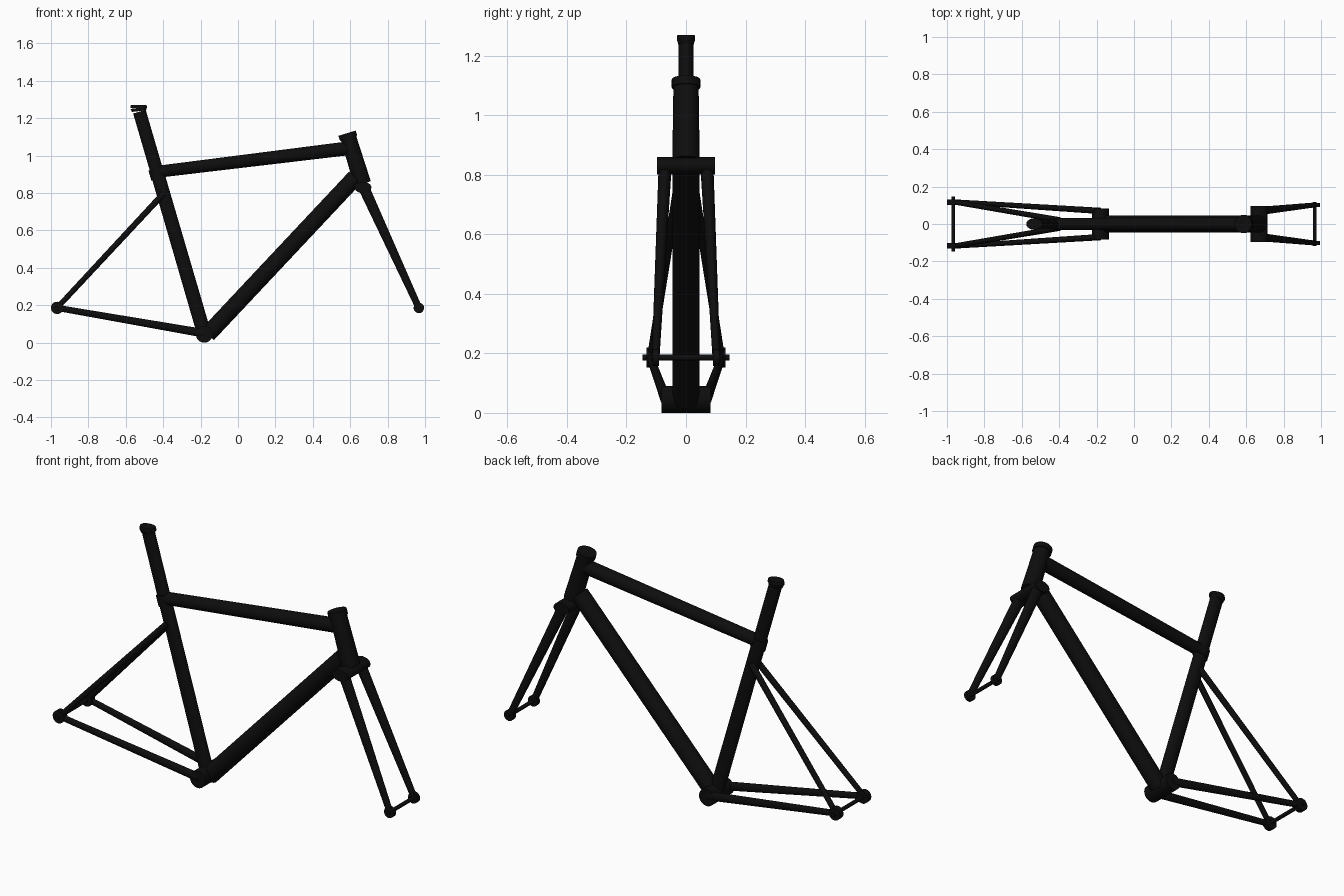
import bpy, bmesh, math
from mathutils import Vector, Matrix

cube = bpy.data.objects.get("Cube")
if cube:
    bpy.data.objects.remove(cube, do_unlink=True)

black = bpy.data.materials.new("matte black")
black.use_nodes = True
colour = (0.004, 0.004, 0.004, 1)
black.diffuse_color = colour
black.node_tree.nodes["Principled BSDF"].inputs["Base Color"].default_value = colour


def tube(name, start, end, r1, r2, depth=1.0, sides=32):
    """Tapered tube between two points; depth widens it in the frame's plane."""
    a, b = Vector(start), Vector(end)
    z = (b - a).normalized()
    side = Vector((0, 1, 0)) if abs(z.y) < 0.9 else Vector((0, 0, 1))
    x = side.cross(z).normalized()
    y = z.cross(x)
    frame = Matrix((x, y, z)).transposed().to_4x4()
    frame.translation = (a + b) / 2
    bm = bmesh.new()
    bmesh.ops.create_cone(bm, cap_ends=True, segments=sides, radius1=r1,
                          radius2=r2, depth=(b - a).length)
    bmesh.ops.scale(bm, vec=(depth, 1, 1), verts=bm.verts)
    bm.transform(frame)
    mesh = bpy.data.meshes.new(name)
    bm.to_mesh(mesh)
    bm.free()
    obj = bpy.data.objects.new(name, mesh)
    obj.data.materials.append(black)
    bpy.context.collection.objects.link(obj)
    bpy.ops.object.select_all(action='DESELECT')
    obj.select_set(True)
    bpy.context.view_layer.objects.active = obj
    bpy.ops.object.shade_smooth_by_angle(angle=math.radians(40))
    return obj


def across(name, x, z, y1, y2, r, depth=1.0):
    """Cylinder lying across the frame."""
    return tube(name, (x, y1, z), (x, y2, z), r, r, depth)


# Key points in the frame's plane
bottom = Vector((-0.18, 0, 0.045))
seat_top = Vector((-0.527, 0, 1.235))
head_top = Vector((0.583, 0, 1.12))
head_low = Vector((0.666, 0, 0.85))
rear = Vector((-0.967, 0, 0.186))
front = Vector((0.967, 0, 0.186))

# Main triangle
across("bottom_bracket", bottom.x, bottom.z, -0.083, 0.083, 0.045)
clamp = bottom.lerp(seat_top, 0.735)
tube("seat_tube", bottom, clamp, 0.027, 0.026, 1.4)
tube("seat_post", clamp, seat_top, 0.025, 0.025, 1.4)
tube("seat_clamp", bottom.lerp(seat_top, 0.70), bottom.lerp(seat_top, 0.745), 0.03, 0.03, 1.4)
tube("seat_post_flare", (-0.529, 0, 1.238), (-0.531, 0, 1.255), 0.026, 0.031, 1.45)
tube("seat_post_cap", (-0.531, 0, 1.255), (-0.531, 0, 1.27), 0.031, 0.029, 1.45)
tube("top_tube", (-0.42, 0, 0.915), (0.597, 0, 1.04), 0.032, 0.037)
tube("down_tube", (-0.162, 0, 0.044), (0.627, 0, 0.884), 0.045, 0.045)

# Head tube with its upper cap
tube("head_tube", head_low, head_top, 0.046, 0.042)
tube("headset_cap", head_top.lerp(head_low, 0.1), head_top, 0.048, 0.048)

# Fork crown, axles
across("fork_crown", 0.668, 0.83, -0.097, 0.097, 0.03, 1.5)
across("front_axle", front.x, front.z, -0.118, 0.118, 0.01)
across("rear_axle", rear.x, rear.z, -0.146, 0.146, 0.01)

# Paired legs, stays and dropouts
for label, s in (("left", 1), ("right", -1)):
    tube(label + "_fork_leg", (0.672, s * 0.07, 0.83), (front.x, s * 0.102, front.z),
         0.022, 0.013, 1.35)
    tube(label + "_chainstay", (bottom.x, s * 0.07, 0.05), (rear.x, s * 0.12, rear.z),
         0.017, 0.012, 1.35)
    tube(label + "_seatstay", (-0.4, s * 0.022, 0.795), (rear.x, s * 0.118, rear.z),
         0.015, 0.013, 1.1)
    across(label + "_front_dropout", front.x, front.z, s * 0.09, s * 0.112, 0.028)
    across(label + "_rear_dropout", rear.x, rear.z, s * 0.102, s * 0.132, 0.033)
